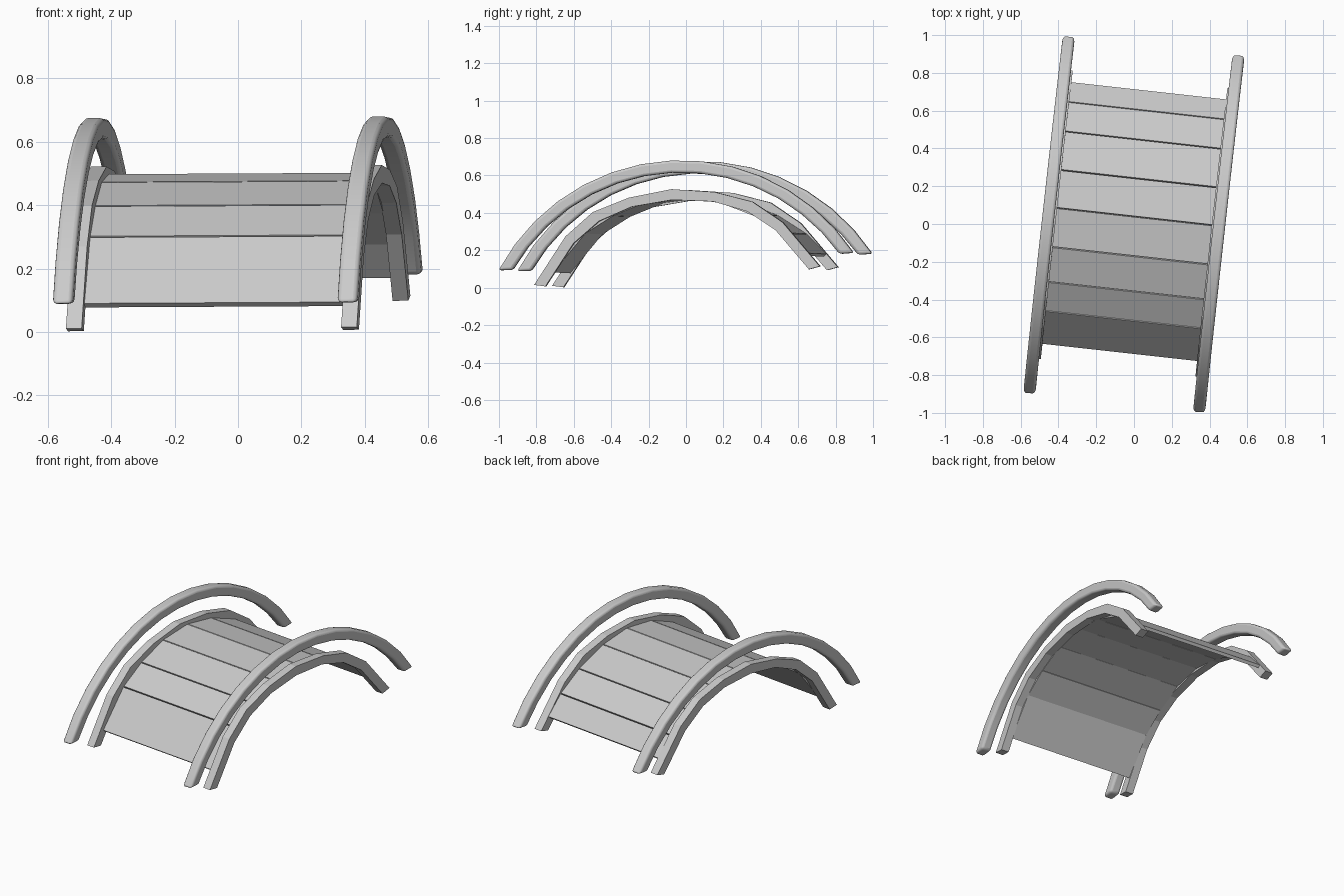
import bpy, bmesh
from math import radians, sin, cos
from mathutils import Matrix, Vector

cube = bpy.data.objects.get("Cube")
if cube:
    bpy.data.objects.remove(cube, do_unlink=True)

grey = bpy.data.materials.new("plain_grey")
grey.use_nodes = True
colour = (0.6, 0.6, 0.6, 1)
grey.diffuse_color = colour
grey.node_tree.nodes["Principled BSDF"].inputs["Base Color"].default_value = colour


def placement(pitch):
    """The bridge is turned on plan and slopes gently up to the back."""
    pivot = Matrix.Translation((0, 0, 0.1))
    turn = Matrix.Rotation(radians(-6.34), 4, 'Z')
    roll = Matrix.Rotation(radians(-0.3), 4, 'Y')
    return pivot @ turn @ roll @ Matrix.Rotation(radians(pitch), 4, 'X') @ pivot.inverted()


def strip(name, outer, inner, x, width, pitch, bevel=0):
    """Sweep a side profile, given as outer and inner (y, z) points, across x."""
    bm = bmesh.new()
    rings = []
    for (yo, zo), (yi, zi) in zip(outer, inner):
        a, b = x - width / 2, x + width / 2
        rings.append([bm.verts.new(c) for c in
                      ((a, yo, zo), (b, yo, zo), (b, yi, zi), (a, yi, zi))])
    for r, s in zip(rings, rings[1:]):
        for i in range(4):
            j = (i + 1) % 4
            bm.faces.new((r[i], r[j], s[j], s[i]))
    bm.faces.new(rings[0])
    bm.faces.new(rings[-1])
    bmesh.ops.recalc_face_normals(bm, faces=bm.faces)
    mesh = bpy.data.meshes.new(name)
    bm.to_mesh(mesh)
    bm.free()
    mesh.materials.append(grey)
    ob = bpy.data.objects.new(name, mesh)
    bpy.context.collection.objects.link(ob)
    ob.matrix_world = placement(pitch)
    if bevel:
        mod = ob.modifiers.new("rounding", 'BEVEL')
        mod.width = bevel
        mod.segments = 3
        mod.angle_limit = radians(40)
        bpy.ops.object.select_all(action='DESELECT')
        ob.select_set(True)
        bpy.context.view_layer.objects.active = ob
        bpy.ops.object.shade_smooth_by_angle(angle=radians(30))
    return ob


def arc(radius, end, steps=14):
    angles = [radians(end * (2 * i / steps - 1)) for i in range(steps + 1)]
    return [(radius * sin(a), radius * cos(a) - 0.437) for a in angles]


def mirrored(half):
    return [(-y, z) for y, z in reversed(half[1:])] + half


# Handrails and the faceted beams that carry the deck
beam_top = mirrored([(0, .525), (.23, .495), (.43, .43), (.585, .31), (.77, .062)])
beam_base = mirrored([(0, .468), (.22, .445), (.40, .38), (.545, .27), (.71, .05)])
for side, s in (("left", 1), ("right", -1)):
    strip(side + "_handrail", arc(1.115, 59), arc(1.05, 57), s * 0.452, 0.064, 2.8, 0.014)
    strip(side + "_beam", beam_top, beam_base, s * 0.437, 0.05, 3.7)

# Deck planks with narrow gaps between them
edges = [(-.685, .134), (-.495, .335), (-.335, .422), (-.145, .485), (.065, .497),
         (.265, .452), (.465, .36), (.615, .25), (.715, .134)]
for n, (p, q) in enumerate(zip(edges, edges[1:])):
    p, q = Vector(p), Vector(q)
    along = (q - p).normalized()
    down = Vector((along.y, -along.x)) * 0.02
    p, q = p + along * 0.003, q - along * 0.003
    strip(f"deck_plank_{n + 1}", (p, q), (p + down, q + down), 0, 0.83, 3.7)
